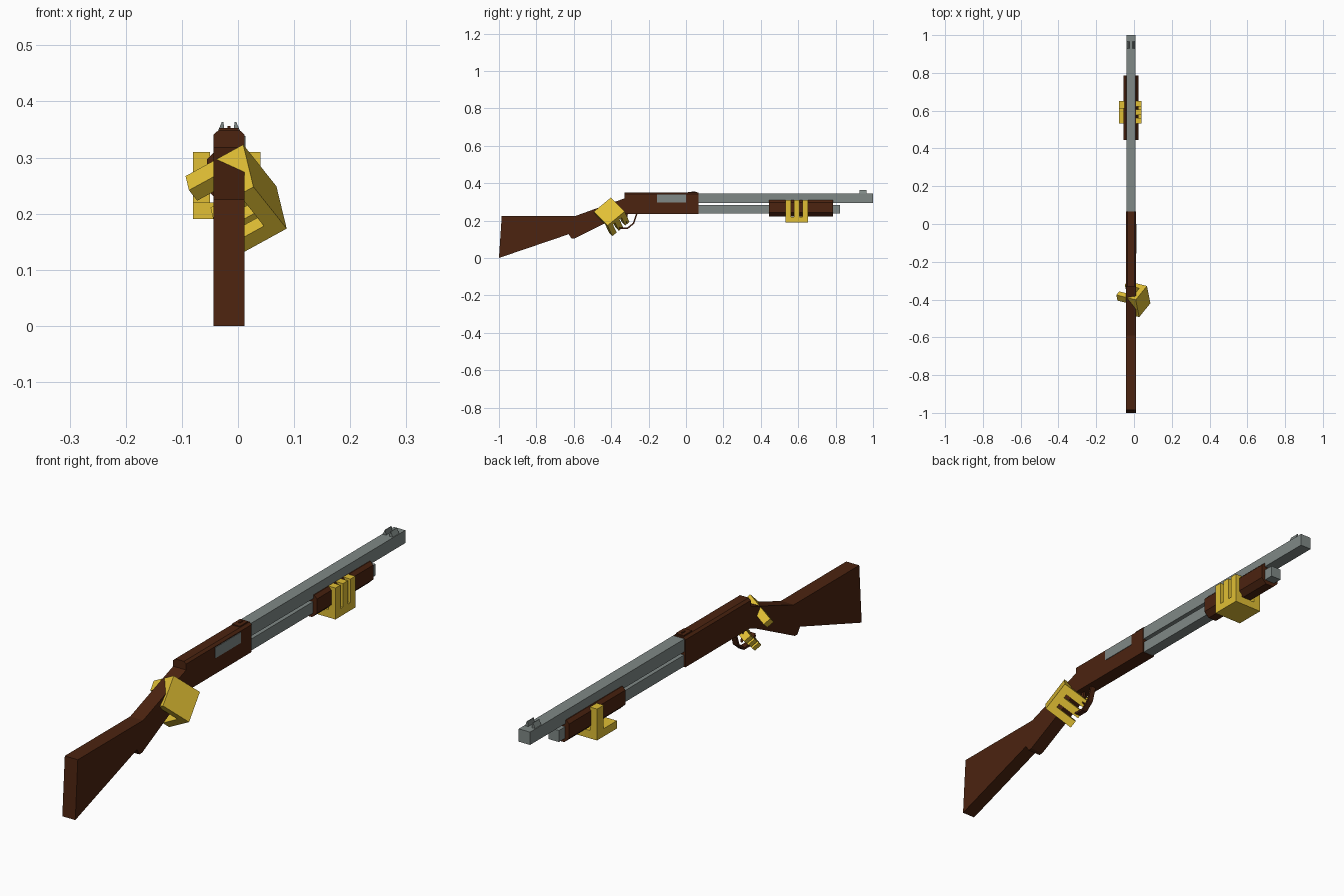
import bpy, bmesh
from mathutils import Vector

if "Cube" in bpy.data.objects:
    bpy.data.objects.remove(bpy.data.objects["Cube"])

CX = -0.016  # centre plane of the long gun


def material(name, rgb):
    m = bpy.data.materials.new(name)
    m.diffuse_color = (*rgb, 1)
    m.use_nodes = True
    m.node_tree.nodes["Principled BSDF"].inputs["Base Color"].default_value = m.diffuse_color
    return m


BROWN = material("dark_walnut", (0.072, 0.017, 0.005))
GREY = material("steel_grey", (0.215, 0.25, 0.24))
YELLOW = material("yellow_plastic", (0.75, 0.52, 0.035))


def finish(bm, name, mat):
    bmesh.ops.recalc_face_normals(bm, faces=bm.faces)
    me = bpy.data.meshes.new(name)
    bm.to_mesh(me)
    bm.free()
    me.materials.append(mat)
    ob = bpy.data.objects.new(name, me)
    bpy.context.collection.objects.link(ob)
    return ob


def add_prism(bm, base, shift):
    """Extrude a polygon of 3D points along a vector."""
    f = bm.faces.new([bm.verts.new(p) for p in base])
    r = bmesh.ops.extrude_face_region(bm, geom=[f], use_keep_orig=True)
    vs = [g for g in r["geom"] if isinstance(g, bmesh.types.BMVert)]
    bmesh.ops.translate(bm, verts=vs, vec=shift)


def side_prism(name, mat, pts, half, cx=CX):
    """Side profile (y, z) extruded across x."""
    bm = bmesh.new()
    add_prism(bm, [(cx - half, y, z) for y, z in pts], Vector((2 * half, 0, 0)))
    return finish(bm, name, mat)


def long_prism(name, mat, pts, y0, y1):
    """Cross-section (x from centre, z) extruded along y."""
    bm = bmesh.new()
    add_prism(bm, [(CX + x, y0, z) for x, z in pts], Vector((0, y1 - y0, 0)))
    return finish(bm, name, mat)


def rect(a0, a1, b0, b1):
    return [(a0, b0), (a1, b0), (a1, b1), (a0, b1)]


# Shoulder stock with its angled grip
side_prism("stock", BROWN, [
    (-1.0, 0.0), (-0.985, 0.225), (-0.59, 0.225), (-0.33, 0.318),
    (-0.32, 0.318), (-0.32, 0.238), (-0.36, 0.222), (-0.595, 0.104),
    (-0.612, 0.103), (-0.627, 0.127)], 0.0275)

# Receiver with chamfered top, raised ring and ejection port
W = 0.0275
long_prism("receiver", BROWN, [
    (-W, 0.236), (W, 0.236), (W, 0.341), (W - 0.009, 0.349),
    (-W + 0.009, 0.349), (-W, 0.341)], -0.33, 0.066)
long_prism("receiver_ring", BROWN, rect(-0.017, 0.017, 0.34, 0.353), 0.01, 0.06)
long_prism("rear_sight", BROWN, rect(-0.003, 0.003, 0.35, 0.356), 0.03, 0.05)
side_prism("ejection_port", GREY, rect(-0.155, 0.0, 0.297, 0.338), 0.002, CX + W)

# Barrel, magazine tube and twin front sight posts
long_prism("barrel", GREY, rect(-0.024, 0.024, 0.295, 0.344), 0.06, 1.0)
long_prism("magazine_tube", GREY, rect(-0.022, 0.022, 0.238, 0.282), 0.06, 0.823)
for side, label in ((-1, "left"), (1, "right")):
    long_prism("front_sight_" + label, GREY, [
        (side * 0.007, 0.342), (side * 0.022, 0.342),
        (side * 0.013, 0.363), (side * 0.010, 0.363)], 0.928, 0.966)

# Pump grip
long_prism("pump_grip", BROWN, [
    (-0.018, 0.222), (0.018, 0.222), (0.039, 0.242), (0.039, 0.297),
    (0.027, 0.309), (-0.027, 0.309), (-0.039, 0.297), (-0.039, 0.242)],
    0.445, 0.785)

# Trigger guard band and trigger
outer = [(-0.258, 0.24), (-0.277, 0.183), (-0.312, 0.154), (-0.352, 0.154), (-0.385, 0.18)]
inner = [(-0.380, 0.192), (-0.350, 0.162), (-0.315, 0.162), (-0.284, 0.187), (-0.266, 0.24)]
side_prism("trigger_guard", BROWN, outer + inner, 0.011)
side_prism("trigger", BROWN, [(-0.325, 0.24), (-0.31, 0.24), (-0.318, 0.2),
                              (-0.312, 0.18), (-0.326, 0.198)], 0.005)


def hand(name, corner, ax, ay, az):
    """Blocky hand: palm slab, three fingers at +ax, thumb at -ax."""
    bm = bmesh.new()
    o, ax, ay, az = Vector(corner), Vector(ax), Vector(ay), Vector(az)

    def block(x0, x1, y0, y1, z0, z1):
        base = [o + ax * x + ay * y + az * z0 for x, y in rect(x0, x1, y0, y1)]
        add_prism(bm, base, az * (z1 - z0))

    block(0, 0.12, 0, 0.12, 0, 0.03)
    for i in range(3):
        block(0.09, 0.12, i * 0.045, i * 0.045 + 0.03, 0.03, 0.12)
    block(0, 0.03, 0.08, 0.12, 0.03, 0.12)
    return finish(bm, name, YELLOW)


# Support hand under the pump grip
hand("support_hand", (-0.08, 0.532, 0.19), (1, 0, 0), (0, 1, 0), (0, 0, 1))

# Mirrored trigger hand, tilted around the grip
u = Vector((0.017, -0.085, -0.070)).normalized()
v = Vector((0.060, 0.075, -0.075))
v = (v - u * v.dot(u)).normalized()
n = u.cross(v)
top = Vector((0.01, -0.405, 0.32))
hand("trigger_hand", top + u * 0.115, v, -u, -n)
